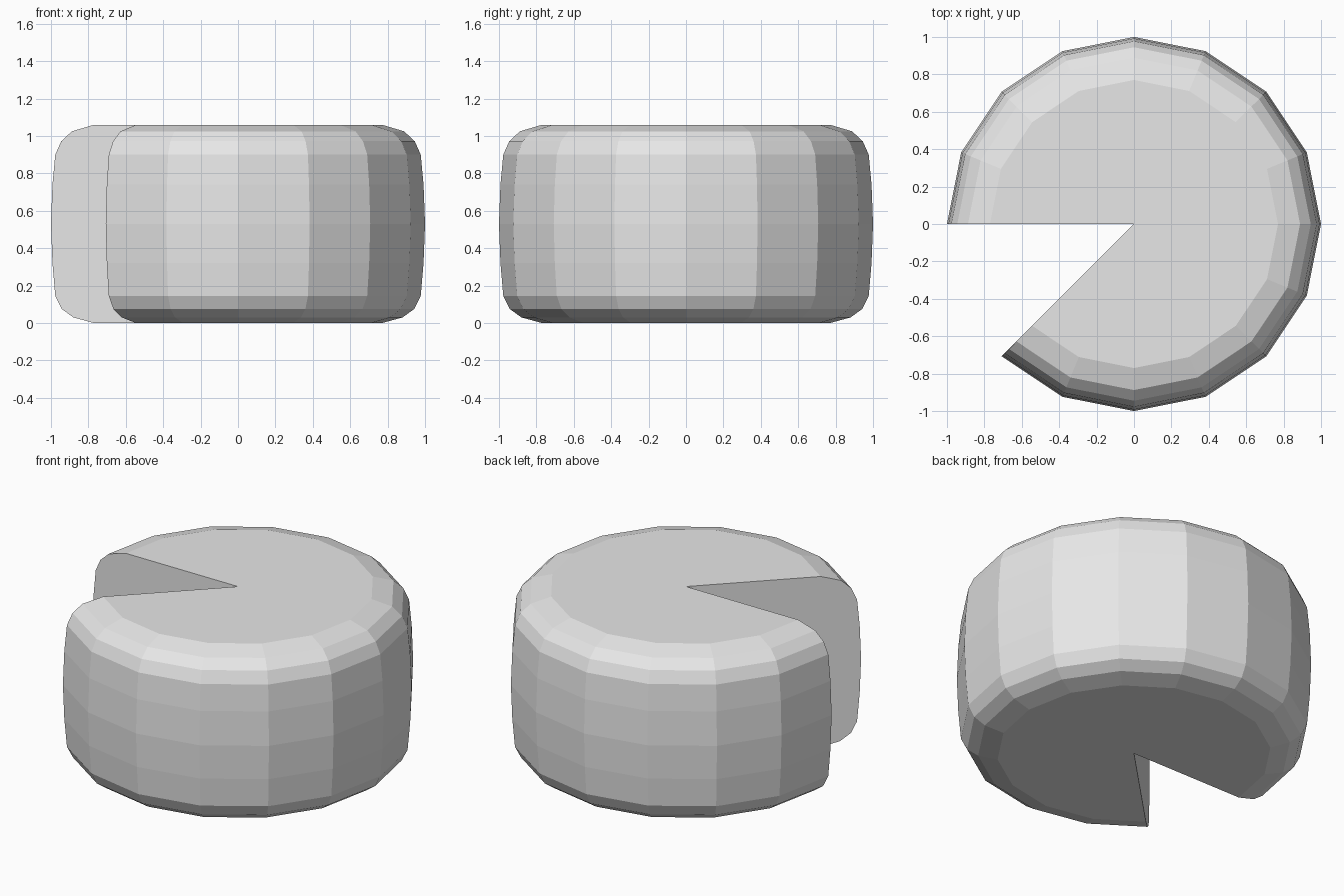
import bpy
import bmesh
from math import cos, sin, radians

default_cube = bpy.data.objects.get("Cube")
if default_cube:
    bpy.data.objects.remove(default_cube, do_unlink=True)

# Single flat grey
grey = bpy.data.materials.new("plain grey")
grey.use_nodes = True
grey.diffuse_color = (0.8, 0.8, 0.8, 1)
grey.node_tree.nodes["Principled BSDF"].inputs["Base Color"].default_value = (0.8, 0.8, 0.8, 1)

# Rounded rim profile: radius and height, bottom to top
PROFILE = [(0.77, 0), (0.88, 0.03), (0.942, 0.075), (0.977, 0.145),
           (0.992, 0.32), (1, 0.53), (0.992, 0.74), (0.977, 0.9),
           (0.945, 0.972), (0.888, 1.025), (0.77, 1.06)]
STEP = 22.5
SEGMENTS = 14      # two of sixteen segments are missing, leaving the notch
START = -135

bm = bmesh.new()
bottom_hub = bm.verts.new((0, 0, 0))
top_hub = bm.verts.new((0, 0, PROFILE[-1][1]))

# Ribs of the rim, one per segment boundary
ribs = []
for i in range(SEGMENTS + 1):
    a = radians(START + i * STEP)
    ribs.append([bm.verts.new((r * cos(a), r * sin(a), z)) for r, z in PROFILE])

# Outer rim with flat top and bottom slices
for a, b in zip(ribs, ribs[1:]):
    for k in range(len(PROFILE) - 1):
        bm.faces.new((a[k], b[k], b[k + 1], a[k + 1]))
    bm.faces.new((top_hub, a[-1], b[-1]))
    bm.faces.new((bottom_hub, b[0], a[0]))

# Two walls of the notch
for rib in (ribs[0], ribs[-1]):
    bm.faces.new([bottom_hub] + rib + [top_hub])

bmesh.ops.recalc_face_normals(bm, faces=bm.faces)
mesh = bpy.data.meshes.new("notched_wheel")
bm.to_mesh(mesh)
bm.free()
mesh.materials.append(grey)
wheel = bpy.data.objects.new("notched_wheel", mesh)
bpy.context.collection.objects.link(wheel)
